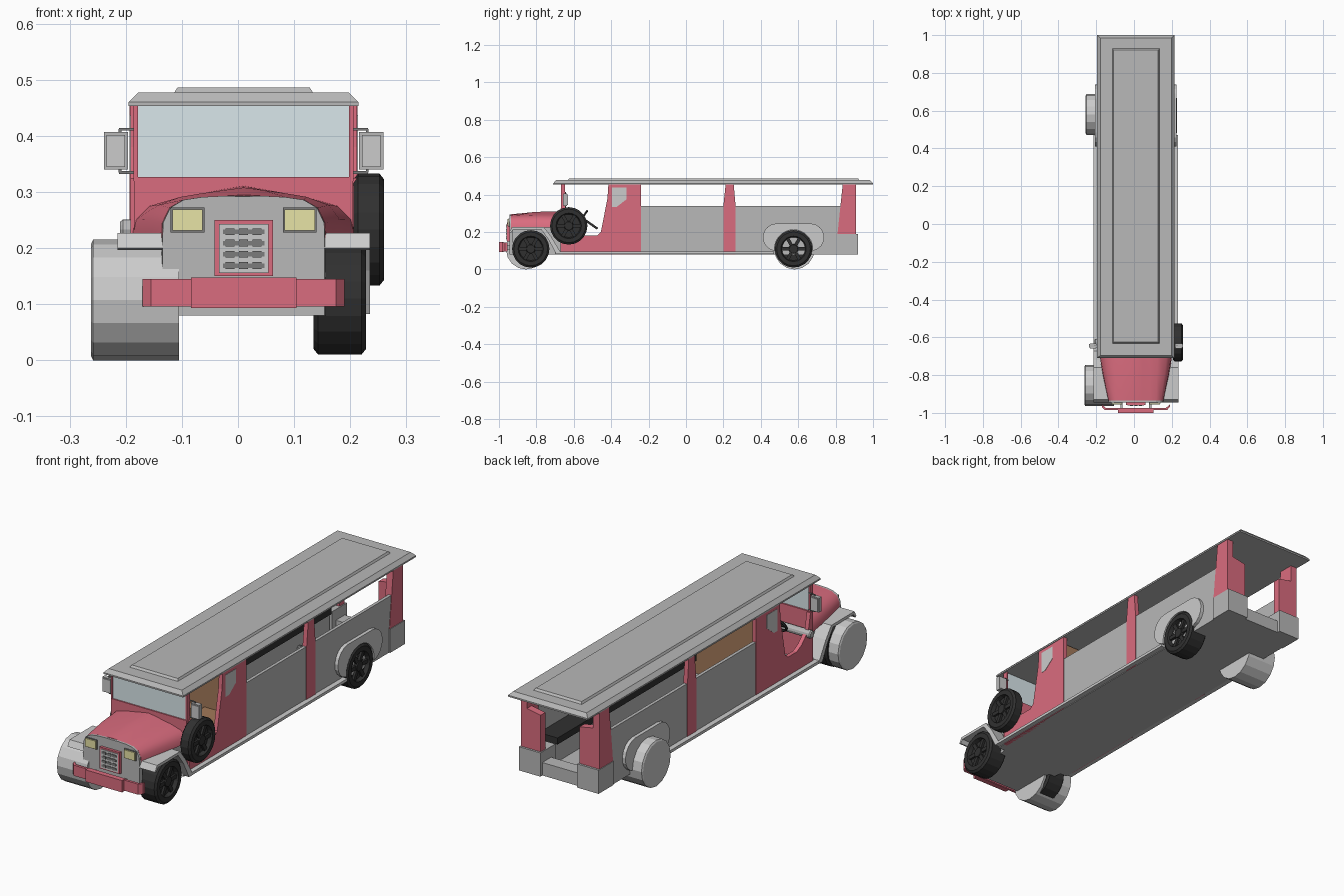
import bpy, bmesh, math
from mathutils import Matrix

if "Cube" in bpy.data.objects:
    bpy.data.objects.remove(bpy.data.objects["Cube"])

CX = 0.01  # body centre line
COL = dict(red=(.70, .15, .21), grey=(.48, .48, .48), black=(.03, .03, .03), glass=(.70, .80, .83),
           yellow=(.80, .77, .38), brown=(.36, .19, .10), dark=(.2, .2, .2))
MATS = {}


def add(name, bm, col=None, mirror=False, smooth=False):
    bmesh.ops.recalc_face_normals(bm, faces=bm.faces)
    me = bpy.data.meshes.new(name)
    bm.to_mesh(me)
    bm.free()
    ob = bpy.data.objects.new(name, me)
    ob.location.x = CX
    bpy.context.collection.objects.link(ob)
    if col:
        if col not in MATS:
            MATS[col] = bpy.data.materials.new(col)
            MATS[col].diffuse_color = (*COL[col], 1)
        me.materials.append(MATS[col])
    if mirror:
        ob.modifiers.new("Mirror", 'MIRROR')
    if smooth:
        bpy.context.view_layer.objects.active = ob
        ob.select_set(True)
        bpy.ops.object.shade_smooth_by_angle(angle=math.radians(35))
        ob.select_set(False)
    return ob


def loft(name, rings, col=None, mirror=False, smooth=False, bm=None, closed=False):
    """Skin closed rings of points; cap both ends unless the loft closes on itself."""
    own = bm is None
    bm = bm or bmesh.new()
    vs = [[bm.verts.new(p) for p in r] for r in rings]
    n = len(vs[0])
    pairs = list(zip(vs, vs[1:])) + ([(vs[-1], vs[0])] if closed else [])
    for a, b in pairs:
        for i in range(n):
            bm.faces.new((a[i], a[(i + 1) % n], b[(i + 1) % n], b[i]))
    if not closed:
        bm.faces.new(vs[0])
        bm.faces.new(vs[-1])
    if own:
        return add(name, bm, col, mirror, smooth)


def box(name, x, y, z, col=None, mirror=False, bm=None):
    r = lambda zz: [(x[0], y[0], zz), (x[1], y[0], zz), (x[1], y[1], zz), (x[0], y[1], zz)]
    return loft(name, [r(z[0]), r(z[1])], col, mirror, bm=bm)


def plate_x(name, x, prof, col=None, mirror=False):
    """Side profile (y, z) extruded along x."""
    return loft(name, [[(xx, y, z) for y, z in prof] for xx in x], col, mirror)


def plate_y(name, y, prof, col=None, mirror=False):
    """Front profile (x, z) extruded along y."""
    return loft(name, [[(x, yy, z) for x, z in prof] for yy in y], col, mirror)


def arc(cy, cz, r, a0, a1, n):
    return [(cy + r * math.cos(math.radians(a0 + (a1 - a0) * i / n)),
             cz + r * math.sin(math.radians(a0 + (a1 - a0) * i / n))) for i in range(n + 1)]


def drum(name, prof, y, z, col=None, seg=20, mirror=False, spokes=None):
    """Profile (x, r) spun round an axis along x."""
    bm = bmesh.new()
    loft(name, [[(x, y + r * math.cos(2 * math.pi * i / seg), z + r * math.sin(2 * math.pi * i / seg))
                 for i in range(seg)] for x, r in prof], bm=bm)
    if spokes:
        for k in range(6):
            before = set(bm.verts)
            box(name, spokes, (.018, .068), (-.009, .009), bm=bm)
            new = [v for v in bm.verts if v not in before]
            bmesh.ops.transform(bm, verts=new, matrix=Matrix.Translation((0, y, z)) @ Matrix.Rotation(k * math.pi / 3, 4, 'X'))
    return add(name, bm, col, mirror, smooth=False)


def tyre(name, x0, x1, y, z, mirror=False):
    prof = [(x0, .02), (x0, .09), (x0 + .008, .1), (x1 - .008, .1), (x1, .09), (x1, .068),
            (x1 - .018, .062), (x1 - .018, .026), (x1 - .004, .022), (x1 - .004, .008)]
    drum(name, prof, y, z, 'black', mirror=mirror, spokes=(x1 - .02, x1 - .008))


# Roof: chamfered slab with a raised panel
def rect(x, y0, y1, z):
    return [(-x, y0, z), (x, y0, z), (x, y1, z), (-x, y1, z)]
loft("roof", [rect(.205, -.71, 1, .453), rect(.205, -.71, 1, .460), rect(.188, -.695, .985, .477)], 'grey')
loft("roof_panel", [rect(.125, -.635, .93, .475), rect(.118, -.625, .92, .486)], 'grey')

# Floor, side walls and pillars
box("floor", (-.2, .2), (-.70, .9), (.08, .097), 'grey')
box("side_wall", (.185, .2), (-.25, .83), (.08, .34), 'grey', True)
box("running_board", (.195, .224), (-.69, .47), (.083, .096), None, True)
plate_x("cab_side", (.183, .202), [(-.66, .08), (-.24, .08), (-.24, .455), (-.415, .455), (-.42, .38), (-.455, .2),
        (-.475, .182), (-.54, .182), (-.575, .2), (-.625, .25), (-.64, .325), (-.66, .325)], 'red', True)
plate_x("quarter_window", (.181, .2035), [(-.395, .335), (-.37, .335), (-.318, .375), (-.318, .437), (-.395, .437)], None, True)
plate_x("middle_pillar", (.182, .203), [(.2, .08), (.265, .08), (.265, .34), (.255, .456), (.212, .456), (.2, .34)], 'red', True)
plate_x("rear_pillar", (.17, .202), [(.81, .19), (.91, .19), (.91, .456), (.838, .456)], 'red', True)
plate_y("rear_panel", (.875, .91), [(.1, .19), (.2, .19), (.2, .375), (.18, .375), (.1, .36)], 'red', True)
box("rear_corner", (.095, .205), (.81, .92), (.08, .19), 'grey', True)
box("rear_step", (-.095, .095), (.84, .905), (.08, .14), 'grey')

# Cab front: cowl, windscreen and its posts
box("cowl", (-.195, .195), (-.67, -.645), (.08, .327), 'red')
box("windscreen", (-.19, .19), (-.664, -.652), (.327, .454), 'glass')
box("windscreen_post", (.188, .196), (-.668, -.646), (.32, .455), 'red', True)

# Bonnet, lofted from a narrow nose to the wide cowl
half_front = [(.146, .215), (.145, .245), (.132, .272), (.108, .286), (.075, .291), (.035, .293)]
half_rear = [(.198, .225), (.193, .25), (.168, .275), (.115, .29), (.075, .297), (.035, .305)]
def section(half, top, y, s=1):
    return [(x * s, y, z) for x, z in half] + [(0, y, top)] + [(-x * s, y, z) for x, z in reversed(half)]
mid = [((a[0] * .45 + b[0] * .55), a[1] * .4 + b[1] * .6 + .003) for a, b in zip(half_front, half_rear)]
loft("bonnet", [section(half_front, .295, -.935), section(mid, .308, -.80), section(half_rear, .311, -.66)], 'red', smooth=True)
nose = [(.146, .08)] + half_front
loft("nose_panel", [section(nose, .292, -.945, .99), section(nose, .293, -.925)], 'grey')
loft("engine_bay", [[(-.13, -.93, z), (.13, -.93, z), (.17, -.66, z), (-.17, -.66, z)] for z in (.08, .225)], 'grey')

# Grille with slots, and headlights
box("grille_frame", (-.052, .052), (-.957, -.94), (.15, .25), 'red')
box("grille_plate", (-.044, .044), (-.96, -.94), (.156, .243), None)
bm = bmesh.new()
for i in range(4):
    z = .169 + .02 * i
    box("", (-.037, .037), (-.962, -.955), (z - .004, z + .004), bm=bm)
    for x in (-.024, 0, .024):
        box("", (x - .008, x + .008), (-.963, -.955), (z - .006, z + .006), bm=bm)
add("grille_slots", bm, 'dark')
box("headlight_rim", (.07, .13), (-.95, -.94), (.228, .272), 'dark', True)
box("headlight", (.073, .127), (-.955, -.94), (.231, .269), 'yellow', True)

# Bumper with swept-back ends and two brackets
path = [(-.18, -.968), (-.165, -.985), (.165, -.985), (.18, -.968), (.18, -.955), (.16, -.973), (-.16, -.973), (-.18, -.955)]
loft("bumper", [[(x, y, z) for x, y in path] for z in (.096, .145)], 'red')
box("bumper_plate", (-.094, .094), (-1, -.975), (.093, .148), 'red')
box("bumper_bracket", (.07, .082), (-.98, -.92), (.108, .132), 'grey', True)

# Front fenders as a bent strip, rear arches as a rounded plate round the wheel
plate_x("front_fender", (.125, .225), [(-.945, .2), (-.93, .227), (-.76, .227), (-.72, .175), (-.665, .083),
        (-.695, .083), (-.735, .16), (-.775, .214), (-.923, .214), (-.935, .197)], None, True)
plate_x("rear_arch", (.195, .216), arc(.485, .172, .074, 260, 90, 8) + arc(.665, .172, .074, 90, -80, 8)
        + arc(.575, .11, .102, 0, 180, 14), None, True)

# Wheels, spare on the right, plain drum covers on the left
tyre("front_wheel", .125, .218, -.83, .11, True)
tyre("rear_wheel", .125, .218, .575, .11, True)
tyre("spare_wheel", .196, .25, -.627, .233)
drum("spare_axle", [(-.22, .014), (-.215, .018), (.2, .018)], -.627, .233, 'grey', 12)
for nm, y, x in (("front", -.855, -.272), ("rear", .58, -.266)):
    drum(nm + "_drum_cover", [(x, .1), (x + .004, .1075), (-.115, .1075)], y, .1075, None, 16)
for nm, y in (("front", -.83), ("rear", .575)):
    drum(nm + "_axle", [(-.14, .014), (.14, .014)], y, .11, 'dark', 10)

# Side mirrors on bent arms
box("mirror_shell", (.206, .249), (-.655, -.635), (.34, .407), 'grey', True)
box("mirror_face", (.211, .244), (-.658, -.632), (.345, .402), None, True)
bm = bmesh.new()
for z, e in ((.412, .403), (.335, .344)):
    box("", (.19, .222), (-.647, -.642), (z - .0025, z + .0025), bm=bm)
    box("", (.218, .223), (-.647, -.642), (min(z, e), max(z, e)), bm=bm)
add("mirror_arms", bm, 'dark', True)

# Interior: front seats, partition, benches and steering wheel
box("partition", (-.183, .183), (-.29, -.27), (.097, .44), 'brown')
box("front_seat", (.02, .17), (-.44, -.29), (.097, .2), 'brown', True)
box("bench_base", (.10, .185), (-.22, .80), (.097, .185), 'grey', True)
box("bench_cushion", (.09, .185), (-.22, .80), (.185, .215), 'black', True)
bm = bmesh.new()
R, r, n = .045, .006, 20
loft("", [[((R + r * math.cos(b)) * math.cos(a), (R + r * math.cos(b)) * math.sin(a), r * math.sin(b))
           for b in (k * math.pi / 3 for k in range(6))] for a in (2 * math.pi * i / n for i in range(n))], bm=bm, closed=True)
box("", (-R, R), (-.006, .006), (-.004, .004), bm=bm)
box("", (-.006, .006), (-.006, .006), (-.1, .004), bm=bm)
bmesh.ops.transform(bm, verts=bm.verts, matrix=Matrix.Translation((-.09, -.555, .275)) @ Matrix.Rotation(math.radians(55), 4, 'X'))
add("steering_wheel", bm, 'black')

for m in bpy.data.materials:
    if m.users and not m.is_grease_pencil:
        m.use_nodes = True
        m.node_tree.nodes["Principled BSDF"].inputs["Base Color"].default_value = m.diffuse_color
